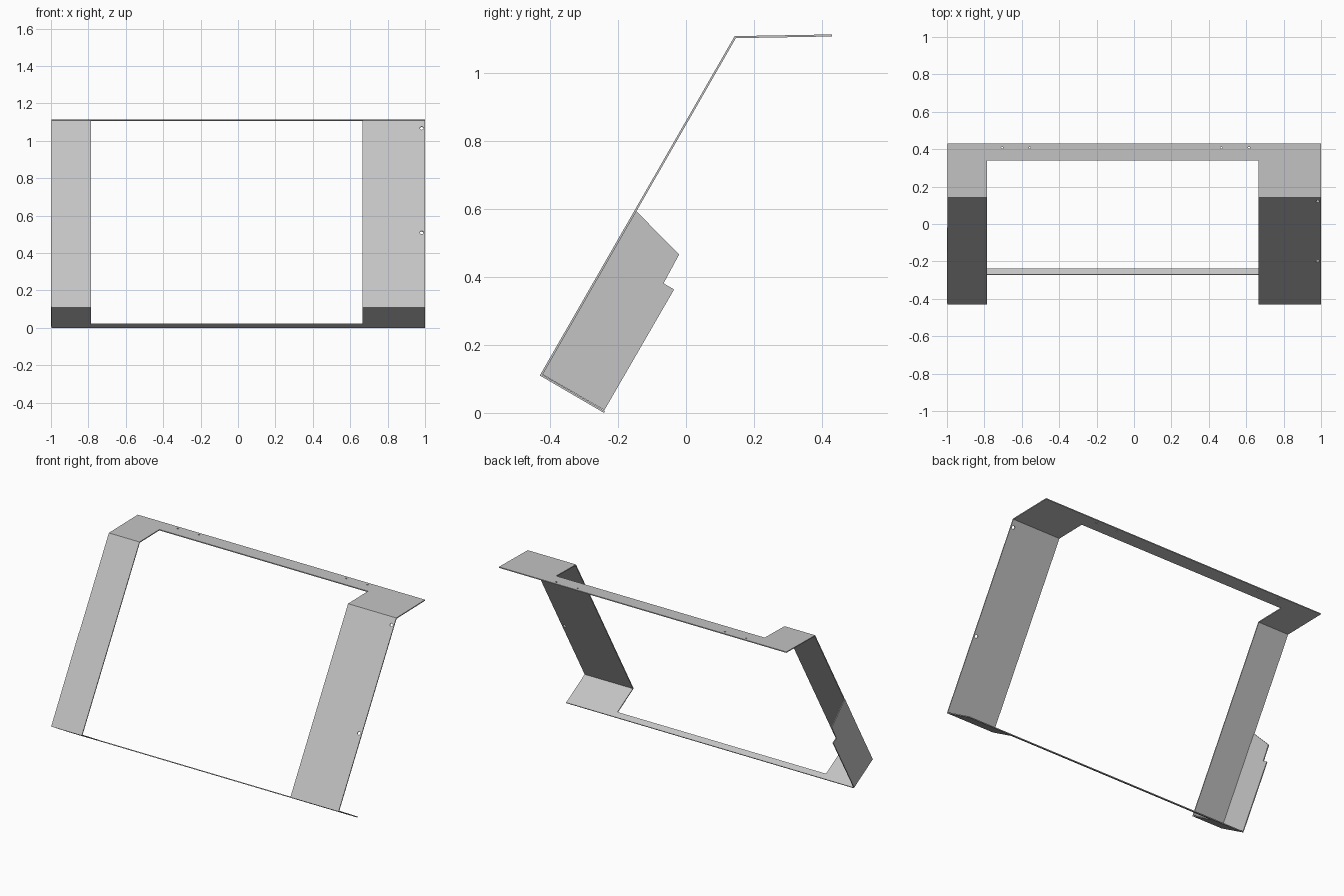
import bpy, bmesh
from mathutils import Vector, Matrix

cube = bpy.data.objects.get("Cube")
if cube:
    bpy.data.objects.remove(cube, do_unlink=True)

THICK = 0.006

grey = bpy.data.materials.new("sheet grey")
grey.use_nodes = True
GREY = (0.55, 0.55, 0.55, 1)
grey.diffuse_color = GREY
grey.node_tree.nodes["Principled BSDF"].inputs["Base Color"].default_value = GREY


def make_object(name, bm):
    bmesh.ops.recalc_face_normals(bm, faces=bm.faces)
    mesh = bpy.data.meshes.new(name)
    bm.to_mesh(mesh)
    bm.free()
    mesh.materials.append(grey)
    obj = bpy.data.objects.new(name, mesh)
    bpy.context.collection.objects.link(obj)
    return obj


def prism(name, outline, x0, x1):
    """Extrude a (y, z) outline from x0 to x1."""
    bm = bmesh.new()
    face = bm.faces.new([bm.verts.new((x0, y, z)) for y, z in outline])
    ext = bmesh.ops.extrude_face_region(bm, geom=[face])["geom"]
    verts = [v for v in ext if isinstance(v, bmesh.types.BMVert)]
    bmesh.ops.translate(bm, verts=verts, vec=(x1 - x0, 0, 0))
    return make_object(name, bm)


def hole_cutter(centre, normal, radius):
    bm = bmesh.new()
    turn = Vector(normal).to_track_quat("Z", "Y").to_matrix().to_4x4()
    bmesh.ops.create_cone(bm, cap_ends=True, segments=16, radius1=radius,
                          radius2=radius, depth=0.05,
                          matrix=Matrix.Translation(centre) @ turn)
    return make_object("hole_cutter", bm)


def thicken(path, t):
    """Closed outline of a folded sheet with mitred bends."""
    pts = [Vector(p) for p in path]
    normals = []
    for a, b in zip(pts, pts[1:]):
        d = (b - a).normalized()
        normals.append(Vector((d.y, -d.x)))
    inner = []
    for i, p in enumerate(pts):
        n0, n1 = normals[max(i - 1, 0)], normals[min(i, len(normals) - 1)]
        inner.append(p + (n0 + n1) * (t / (1 + n0.dot(n1))))
    return pts + inner[::-1]


def cut(target, cutter):
    cutter.hide_render = True
    mod = target.modifiers.new("cut", "BOOLEAN")
    mod.operation = "DIFFERENCE"
    mod.solver = "EXACT"
    mod.object = cutter
    bpy.context.view_layer.objects.active = target
    bpy.ops.object.modifier_apply(modifier=mod.name)
    bpy.data.objects.remove(cutter, do_unlink=True)


# Folded frame: bottom flange, sloping front, top flange
fold_path = [(-0.241, 0.0), (-0.43, 0.11), (0.143, 1.108), (0.43, 1.113)]
frame = prism("folded_frame", thicken(fold_path, THICK), -0.998, 1.0)

# Large window through the front and part of both flanges
window = [(-0.32, -0.065), (-0.22, 0.109), (0.34, 1.0),
          (0.34, 1.3), (-0.1, 1.3), (-0.7, 0.1)]
cut(frame, prism("window_cutter", window, -0.785, 0.665))

# Mounting holes in the front panel
slope = Vector((0, 0.573, 0.998)).normalized()
front_normal = (0, -slope.z, slope.y)
for z in (0.51, 1.068):
    y = -0.43 + (z - 0.11) * slope.y / slope.z
    cut(frame, hole_cutter((0.982, y, z), front_normal, 0.01))

# Small holes in the top flange
for x in (-0.705, -0.557, 0.467, 0.615):
    cut(frame, hole_cutter((x, 0.408, 1.11), (0, 0, 1), 0.005))

# Notched side plate on the right
plate = [(-0.424, 0.114), (-0.24, 0.008), (-0.035, 0.363),
         (-0.066, 0.381), (-0.02, 0.466), (-0.15, 0.597)]
prism("side_plate", plate, -1.0, -1.0 + THICK)
